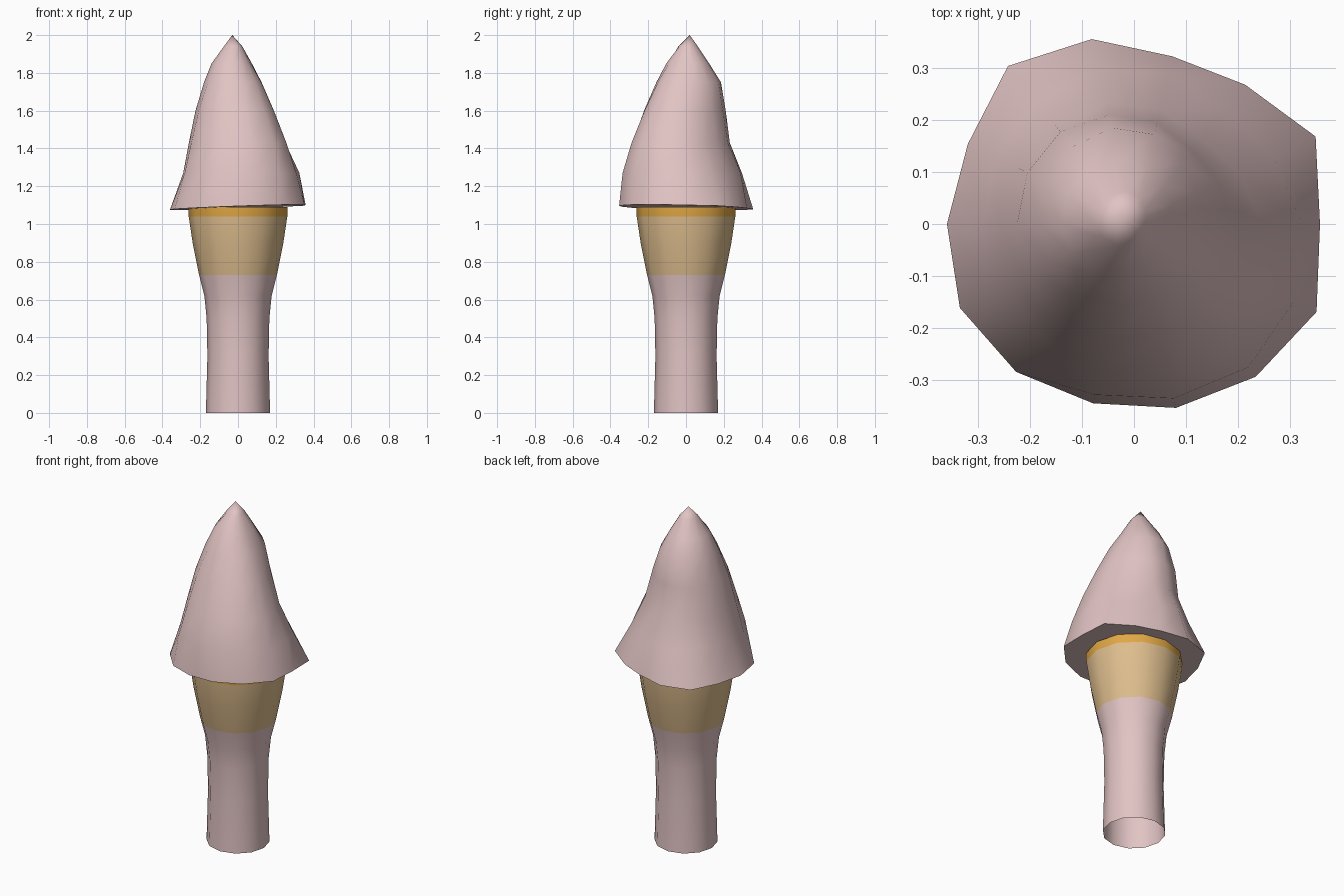
import bpy, bmesh
from math import sin, cos, tau, radians

cube = bpy.data.objects.get("Cube")
if cube:
    bpy.data.objects.remove(cube)


def material(name, rgb):
    m = bpy.data.materials.new(name)
    m.use_nodes = True
    m.diffuse_color = (*rgb, 1)
    m.node_tree.nodes["Principled BSDF"].inputs["Base Color"].default_value = (*rgb, 1)
    return m


pink = material("pale_pink", (0.76, 0.55, 0.55))
tan = material("tan", (0.73, 0.51, 0.27))
orange = material("orange", (0.75, 0.39, 0.06))


def sample(values, t):
    """Periodic interpolation of evenly spaced radii, t in 0..1."""
    f = t * len(values)
    i = int(f)
    a, b = values[i % len(values)], values[(i + 1) % len(values)]
    return a + (b - a) * (f - i)


def bridge(bm, lower, upper):
    n = len(lower)
    return [bm.faces.new((lower[i], lower[(i + 1) % n], upper[(i + 1) % n], upper[i]))
            for i in range(n)]


def finish(bm, name, mats):
    mesh = bpy.data.meshes.new(name)
    bm.to_mesh(mesh)
    bm.free()
    obj = bpy.data.objects.new(name, mesh)
    bpy.context.collection.objects.link(obj)
    for m in mats:
        mesh.materials.append(m)
    bpy.ops.object.select_all(action="DESELECT")
    obj.select_set(True)
    bpy.context.view_layer.objects.active = obj
    bpy.ops.object.shade_smooth_by_angle(angle=radians(50))
    return obj


# Stem: open flared tube, coloured in bands by height
SIDES = 12
profile = [(0, .17), (.3, .162), (.5, .166), (.62, .178), (.73, .206),
           (.9, .24), (1.04, .261), (1.09, .263)]
bm = bmesh.new()
rings = [[bm.verts.new((r * cos(tau * i / SIDES), r * sin(tau * i / SIDES), z))
          for i in range(SIDES)] for z, r in profile]
for lower, upper in zip(rings, rings[1:]):
    for face in bridge(bm, lower, upper):
        z = face.calc_center_median().z
        face.material_index = 0 if z < .73 else 1 if z < 1.04 else 2
finish(bm, "stem", [pink, tan, orange])

# Cap: lopsided pointed hood, radii listed around each level from +x
SIDES = 14
rim = [.358, .388, .343, .331, .365, .389, .355, .36, .372, .364, .354, .363, .376, .39]
levels = [
    (1.27, [.325, .275, .305, .30, .29, .33, .34, .355]),
    (1.43, [.25, .205, .235, .245, .26, .285, .29, .31]),
    (1.60, [.19, .175, .21, .23, .225, .235, .225, .225]),
    (1.75, [.125, .143, .19, .19, .18, .175, .155, .145]),
    (1.85, [.07, .09, .12, .14, .14, .125, .10, .075]),
    (1.94, [.02, .03, .06, .075, .075, .055, .03, .02]),
]
bm = bmesh.new()
rings = []
for z, radii in [(1.088, rim)] + levels:
    ring = []
    for i in range(SIDES):
        a = tau * i / SIDES
        r = sample(radii, i / SIDES)
        x, y = r * cos(a), r * sin(a)
        tilt = .035 * x - .02 * y if radii is rim else 0
        ring.append(bm.verts.new((x, y, z + tilt)))
    rings.append(ring)
for lower, upper in zip(rings, rings[1:]):
    bridge(bm, lower, upper)
tip = bm.verts.new((-.03, .02, 2))
for i in range(SIDES):
    bm.faces.new((rings[-1][i], rings[-1][(i + 1) % SIDES], tip))
bm.faces.new(rings[0][::-1])  # underside
finish(bm, "cap", [pink])
